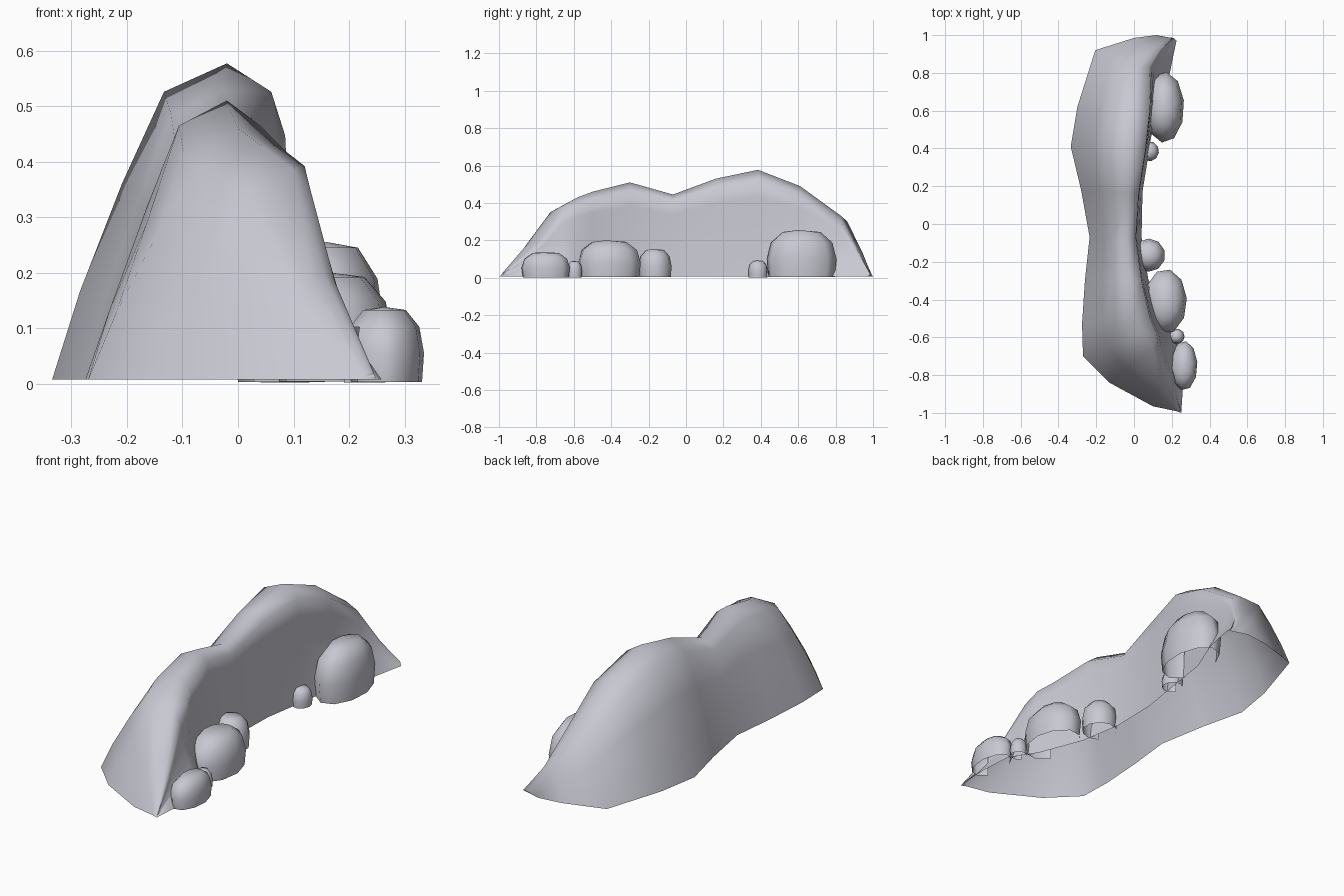
import bpy, bmesh, math

if "Cube" in bpy.data.objects:
    bpy.data.objects.remove(bpy.data.objects["Cube"])

rock = bpy.data.materials.new("pale_grey_rock")
rock.diffuse_color = (0.58, 0.58, 0.65, 1)
rock.use_nodes = True
rock.node_tree.nodes["Principled BSDF"].inputs["Base Color"].default_value = rock.diffuse_color


def finish(bm, name, smooth_angle):
    bmesh.ops.remove_doubles(bm, verts=bm.verts, dist=0.0005)
    me = bpy.data.meshes.new(name)
    bm.to_mesh(me)
    bm.free()
    ob = bpy.data.objects.new(name, me)
    bpy.context.collection.objects.link(ob)
    me.materials.append(rock)
    bpy.ops.object.select_all(action='DESELECT')
    bpy.context.view_layer.objects.active = ob
    ob.select_set(True)
    bpy.ops.object.shade_smooth_by_angle(angle=math.radians(smooth_angle))
    return ob


# Ridge stations: left foot x,y | right foot x,y | crest x,y,z | right shoulder x
stations = [
    (0.22, -0.99, 0.25, -1.0, 0.24, -0.985, 0.02, 0.245),
    (0.10, -0.965, 0.26, -0.85, 0.155, -0.78, 0.20, 0.175),
    (-0.13, -0.84, 0.25, -0.66, 0.10, -0.66, 0.385, 0.13),
    (-0.27, -0.70, 0.22, -0.60, 0.04, -0.58, 0.43, 0.12),
    (-0.275, -0.53, 0.165, -0.52, 0.00, -0.50, 0.46, 0.085),
    (-0.26, -0.30, 0.075, -0.29, -0.02, -0.30, 0.51, 0.04),
    (-0.235, -0.07, 0.04, -0.07, -0.04, -0.07, 0.445, 0.01),
    (-0.28, 0.18, 0.045, 0.17, -0.03, 0.16, 0.53, 0.025),
    (-0.335, 0.41, 0.08, 0.39, -0.02, 0.385, 0.577, 0.06),
    (-0.30, 0.62, 0.115, 0.62, 0.00, 0.61, 0.49, 0.085),
    (-0.205, 0.92, 0.19, 0.80, 0.02, 0.83, 0.33, 0.08),
    (0.00, 0.985, 0.21, 0.90, 0.10, 0.925, 0.14, 0.14),
    (0.12, 1.00, 0.225, 0.97, 0.19, 0.985, 0.02, 0.21),
]
left_curve = [(0, 0), (0.16, 0.28), (0.40, 0.62), (0.64, 0.91)]
right_curve = [(0, 0.91), (0.12, 0.75), (0.24, 0.52), (0.50, 0.32), (1, 0)]
FOOT = 0.007


def section(s):
    lx, ly, rx, ry, cx, cy, cz, sx = s
    pts = []
    for t, h in left_curve:
        pts.append((lx + (cx - lx) * t, ly + (cy - ly) * t, FOOT + (cz - FOOT) * h))
    pts.append((cx, cy, cz))
    for t, h in right_curve:
        pts.append((sx + (rx - sx) * t, cy + (ry - cy) * t, FOOT + (cz - FOOT) * h))
    return pts


bm = bmesh.new()
rows = [[bm.verts.new(p) for p in section(s)] for s in stations]
for a, b in zip(rows, rows[1:]):
    for i in range(len(a) - 1):
        bm.faces.new((a[i], b[i], b[i + 1], a[i + 1]))
# close both tips
bm.faces.new(rows[0])
bm.faces.new(rows[-1])
bmesh.ops.recalc_face_normals(bm, faces=bm.faces)
bm.normal_update()
if sum(f.normal.z * f.calc_area() for f in bm.faces) < 0:
    bmesh.ops.reverse_faces(bm, faces=bm.faces)
finish(bm, "rock_ridge", 75)


# Boulders: open-bottomed domes at the foot of the ridge
def boulder(name, x, y, rx, ry, h, turn):
    bm = bmesh.new()
    n = 10
    rings = []
    for r, z in [(0.95, 0.02), (1.0, 0.40), (0.88, 0.74), (0.54, 0.96)]:
        ring = []
        for k in range(n):
            a = turn + 2 * math.pi * k / n
            ring.append(bm.verts.new((x + rx * r * math.cos(a), y + ry * r * math.sin(a), h * z)))
        rings.append(ring)
    for a, b in zip(rings, rings[1:]):
        for k in range(n):
            j = (k + 1) % n
            bm.faces.new((a[k], a[j], b[j], b[k]))
    top = bm.verts.new((x, y - 0.1 * ry, h))
    for k in range(n):
        bm.faces.new((rings[-1][k], rings[-1][(k + 1) % n], top))
    # drop the faces buried inside the ridge
    hidden = [f for f in bm.faces
              if f.calc_center_median().x < x - 0.75 * rx and f.calc_center_median().z < 0.7 * h]
    bmesh.ops.delete(bm, geom=hidden, context='FACES')
    finish(bm, name, 60)


boulder("boulder_back_large", 0.160, 0.618, 0.106, 0.188, 0.255, 0.2)
boulder("boulder_back_small", 0.082, 0.385, 0.050, 0.053, 0.092, 0.5)
boulder("boulder_middle", 0.078, -0.165, 0.087, 0.088, 0.155, 0.3)
boulder("boulder_front_large", 0.167, -0.41, 0.113, 0.172, 0.20, 0.1)
boulder("boulder_front_small", 0.225, -0.595, 0.043, 0.041, 0.09, 0.6)
boulder("boulder_front", 0.264, -0.75, 0.072, 0.131, 0.138, 0.15)
